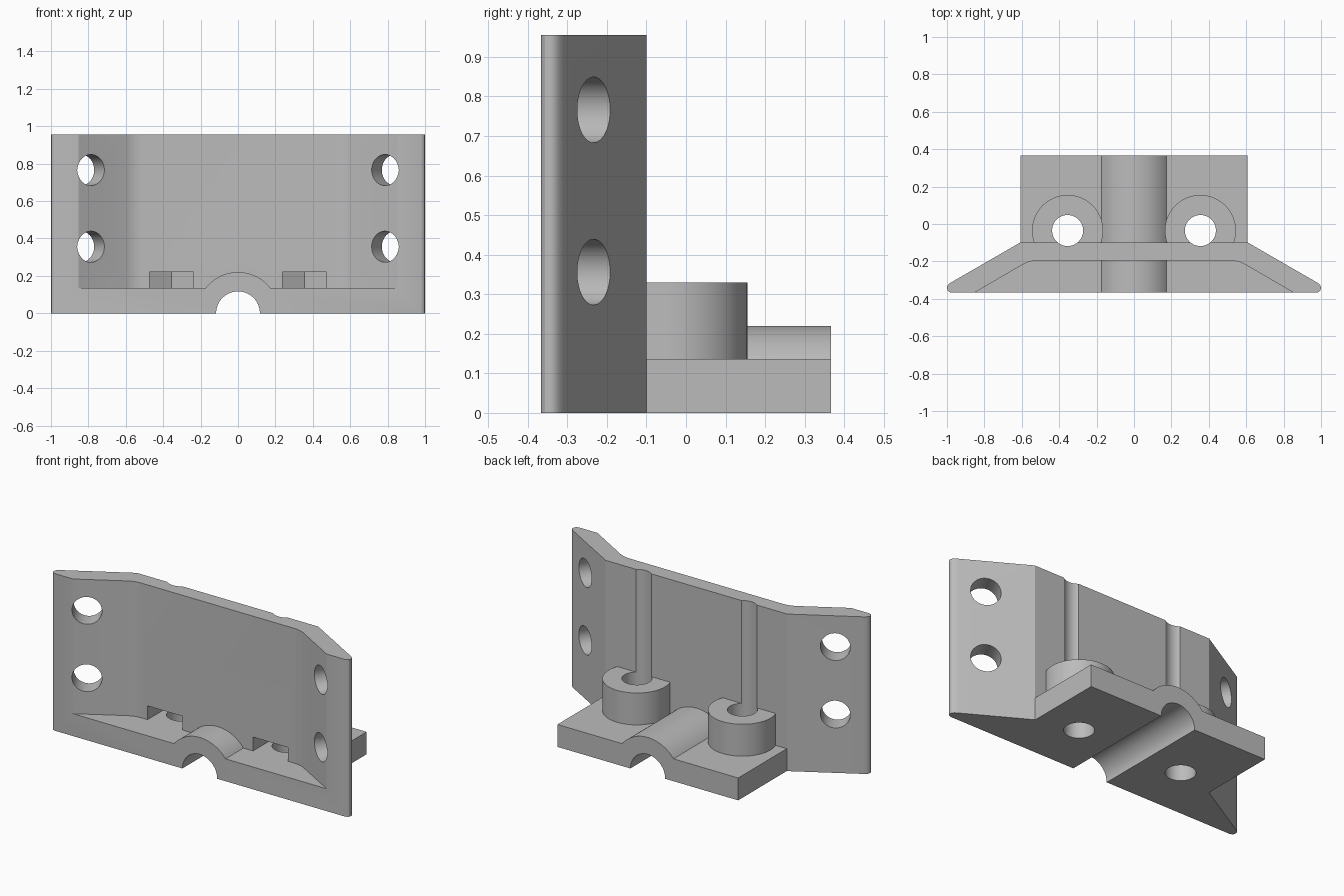
import bpy
from math import cos, sin, pi, radians
from mathutils import Vector, Matrix

if "Cube" in bpy.data.objects:
    bpy.data.objects.remove(bpy.data.objects["Cube"], do_unlink=True)

TOP = 0.955      # height of the back plate
HALF_Y = 0.367   # half depth
FLOOR = 0.136    # top of the base slab
BOLT_X, BOLT_Y = 0.355, -0.035
HOLE_R = 0.083


def prism(name, outline, z0, z1):
    """Extrude an x-y outline from z0 to z1."""
    n = len(outline)
    verts = [(x, y, z) for z in (z0, z1) for x, y in outline]
    faces = [list(range(n))[::-1], list(range(n, 2 * n))]
    faces += [[i, (i + 1) % n, (i + 1) % n + n, i + n] for i in range(n)]
    mesh = bpy.data.meshes.new(name)
    mesh.from_pydata(verts, [], faces)
    obj = bpy.data.objects.new(name, mesh)
    bpy.context.collection.objects.link(obj)
    return obj


def mirrored(right):
    """Outline from its right half, listed from back to front."""
    return [(-x, y) for x, y in right] + right[::-1]


def cylinder(name, centre, axis, radius, length, sides=64):
    ring = [(radius * cos(2 * pi * i / sides), radius * sin(2 * pi * i / sides))
            for i in range(sides)]
    obj = prism(name, ring, -length / 2, length / 2)
    turn = Vector((0, 0, 1)).rotation_difference(Vector(axis)).to_matrix().to_4x4()
    obj.data.transform(Matrix.Translation(centre) @ turn)
    return obj


def combine(target, tool, operation):
    tool.hide_render = True
    mod = target.modifiers.new(operation, "BOOLEAN")
    mod.operation, mod.solver, mod.object = operation, "EXACT", tool
    bpy.context.view_layer.objects.active = target
    bpy.ops.object.modifier_apply(modifier=mod.name)
    bpy.data.objects.remove(tool, do_unlink=True)


# Winged body with rounded tips
bracket = prism("mounting_bracket", mirrored([
    (0.61, -0.10), (0.972, -0.309), (0.989, -0.32), (0.998, -0.332), (1.0, -0.344),
    (0.996, -0.356), (0.988, -0.363), (0.976, -0.368), (0.97, -0.5)]), -0.2, 1.2)

# Base slab and screw bosses
slab = prism("base_slab", mirrored([(0.608, 0.5), (0.608, -0.15)]), -0.1, FLOOR)
combine(bracket, slab, "UNION")
for side in (-1, 1):
    boss = cylinder("boss", (side * BOLT_X, BOLT_Y, 0.19), (0, 0, 1), 0.19, 0.28)
    combine(bracket, boss, "UNION")

# Front recess above the floor, with softened bends
recess = prism("front_recess", mirrored([
    (0.515, -0.195), (0.54, -0.197), (0.565, -0.203), (0.59, -0.214),
    (0.853, -HALF_Y), (1.083, -0.5), (1.083, -0.7)]), FLOOR, 1.4)
combine(bracket, recess, "DIFFERENCE")

# Half pipe along the middle, with its bore
combine(bracket, cylinder("half_pipe", (0, 0, 0), (0, 1, 0), 0.22, 1.2, 96), "UNION")
combine(bracket, cylinder("bore", (0, 0, 0), (0, 1, 0), 0.117, 1.6), "DIFFERENCE")

for side in (-1, 1):
    # Upright bolt hole, which also grooves the plate
    bolt = cylinder("bolt_hole", (side * BOLT_X, BOLT_Y, 0.5), (0, 0, 1), HOLE_R, 2)
    combine(bracket, bolt, "DIFFERENCE")
    # Nut slot, pointed at the back and open at the front
    w, cx = 0.117, side * BOLT_X
    slot = prism("nut_slot", [
        (cx - w, -0.3), (cx + w, -0.3), (cx + w, BOLT_Y + w * 0.577),
        (cx, BOLT_Y + w * 1.155), (cx - w, BOLT_Y + w * 0.577)], FLOOR, 0.22)
    combine(bracket, slot, "DIFFERENCE")
    # Wing screw holes, square to the wing
    axis = (side * sin(radians(30)), cos(radians(30)), 0)
    for z in (0.356, 0.766):
        hole = cylinder("wing_hole", (side * 0.814, -0.28, z), axis, HOLE_R, 0.4)
        combine(bracket, hole, "DIFFERENCE")

# Trim everything to the outer block
block = prism("outer_block", mirrored([(1.5, HALF_Y), (1.5, -HALF_Y)]), 0, TOP)
combine(bracket, block, "INTERSECT")

# Single grey material
grey = bpy.data.materials.new("light_grey")
grey.use_nodes = True
colour = (0.5, 0.5, 0.5, 1)
grey.diffuse_color = colour
grey.node_tree.nodes["Principled BSDF"].inputs["Base Color"].default_value = colour
bracket.data.materials.clear()
bracket.data.materials.append(grey)
for face in bracket.data.polygons:
    face.material_index = 0

bpy.ops.object.select_all(action="DESELECT")
bracket.select_set(True)
bpy.context.view_layer.objects.active = bracket
bpy.ops.object.shade_smooth_by_angle(angle=radians(28))
